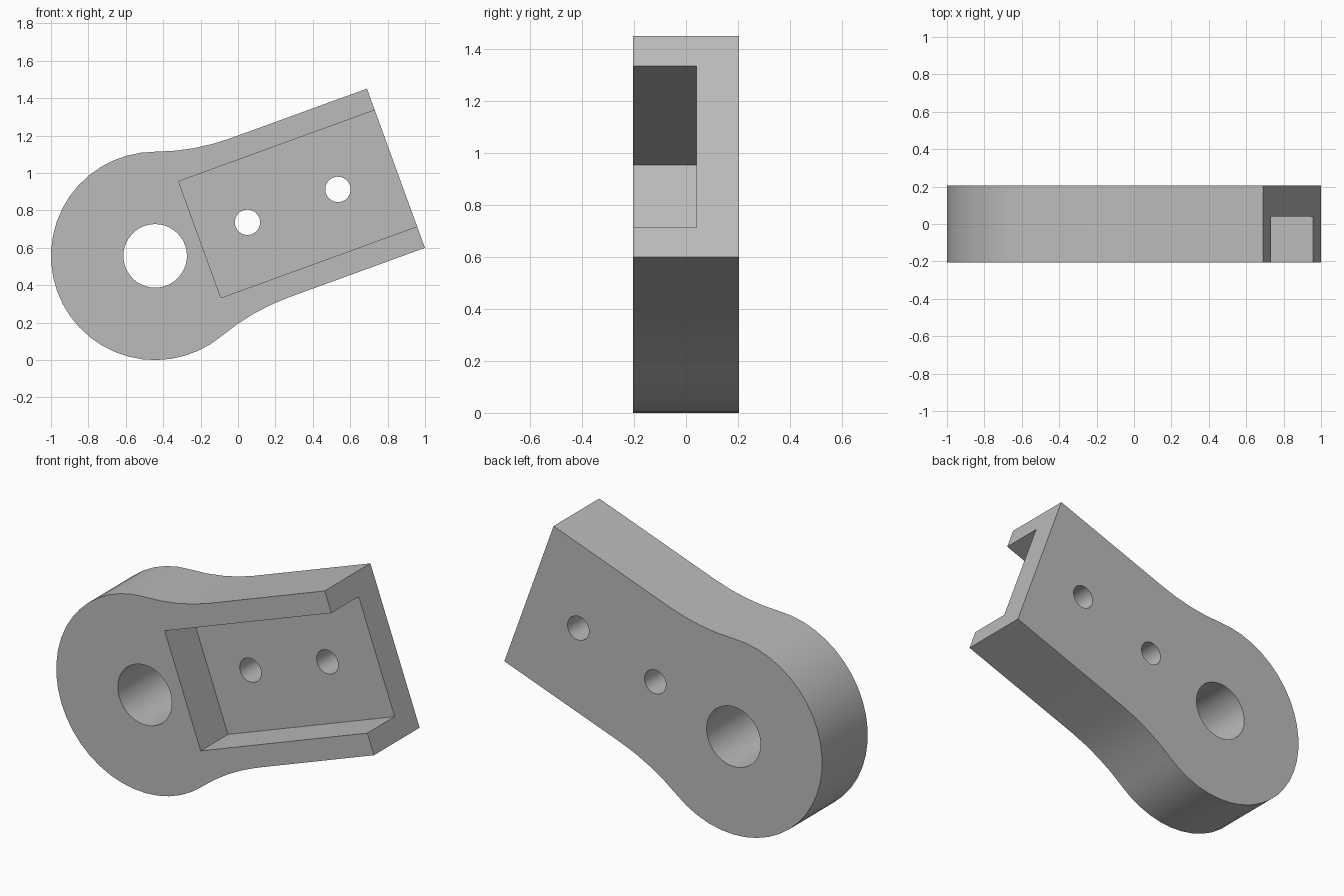
import bpy
import bmesh
from math import atan2, cos, hypot, pi, radians, sin, sqrt
from mathutils import Matrix

cube = bpy.data.objects.get("Cube")
if cube:
    bpy.data.objects.remove(cube, do_unlink=True)

# Main dimensions, with the big bore at the local origin and the arm along +x
HALF_DEPTH = 0.205
HEAD_R = 0.557
ARM_HALF = 0.453
ARM_END = 1.37
FILLET_R = 1.2
POCKET_START, POCKET_HALF, POCKET_FLOOR = 0.254, 0.331, 0.04
HOLES = [("main_bore", 0, 0.17, 40), ("inner_bolt_hole", 0.525, 0.068, 24),
         ("outer_bolt_hole", 1.04, 0.068, 24)]
PLACE = Matrix.Translation((-0.443, 0, 0.557)) @ Matrix.Rotation(radians(-20), 4, "Y")

grey = bpy.data.materials.new("plain grey")
grey.use_nodes = True
colour = (0.5, 0.5, 0.5, 1)
grey.diffuse_color = colour
grey.node_tree.nodes["Principled BSDF"].inputs["Base Color"].default_value = colour


def arc(cx, cz, r, start, end, steps):
    angles = [start + (end - start) * i / steps for i in range(steps + 1)]
    return [(cx + r * cos(a), cz + r * sin(a)) for a in angles]


def prism(name, outline, y0, y1):
    """Extrude an x-z outline from y0 to y1."""
    bm = bmesh.new()
    face = bm.faces.new([bm.verts.new((x, y0, z)) for x, z in outline])
    moved = bmesh.ops.extrude_face_region(bm, geom=[face])["geom"]
    verts = [v for v in moved if isinstance(v, bmesh.types.BMVert)]
    bmesh.ops.translate(bm, vec=(0, y1 - y0, 0), verts=verts)
    bmesh.ops.recalc_face_normals(bm, faces=bm.faces)
    bm.transform(PLACE)
    mesh = bpy.data.meshes.new(name)
    bm.to_mesh(mesh)
    bm.free()
    mesh.materials.append(grey)
    obj = bpy.data.objects.new(name, mesh)
    bpy.context.collection.objects.link(obj)
    return obj


# Lever outline: round head, tangent concave fillets, straight square-ended arm
fillet_z = ARM_HALF + FILLET_R
fillet_x = sqrt((HEAD_R + FILLET_R) ** 2 - fillet_z ** 2)
tangent = atan2(fillet_z, fillet_x)
upper = arc(fillet_x, fillet_z, FILLET_R, -pi / 2, tangent - pi, 4)
upper.insert(0, (ARM_END, ARM_HALF))
head = arc(0, 0, HEAD_R, tangent, 2 * pi - tangent, 28)
lower = [(x, -z) for x, z in reversed(upper)]
body = prism("lever_body", upper + head[1:-1] + lower, -HALF_DEPTH, HALF_DEPTH)

# Cutters: open-ended front pocket and three through holes
far = ARM_END + 0.2
pocket = [(POCKET_START, -POCKET_HALF), (far, -POCKET_HALF),
          (far, POCKET_HALF), (POCKET_START, POCKET_HALF)]
cutters = [prism("pocket_cutter", pocket, -HALF_DEPTH - 0.1, POCKET_FLOOR)]
for name, x, radius, sides in HOLES:
    ring = arc(x, 0, radius, 0, 2 * pi, sides)[:-1]
    cutters.append(prism(name + "_cutter", ring, -HALF_DEPTH - 0.1, HALF_DEPTH + 0.1))

bpy.ops.object.select_all(action="DESELECT")
body.select_set(True)
bpy.context.view_layer.objects.active = body
for cutter in cutters:
    cutter.hide_render = True
    cut = body.modifiers.new(cutter.name, "BOOLEAN")
    cut.operation = "DIFFERENCE"
    cut.solver = "EXACT"
    cut.object = cutter
    bpy.ops.object.modifier_apply(modifier=cut.name)
    bpy.data.objects.remove(cutter, do_unlink=True)

# Smooth curved walls, crisp rims
bpy.ops.object.shade_smooth_by_angle(angle=radians(30))
